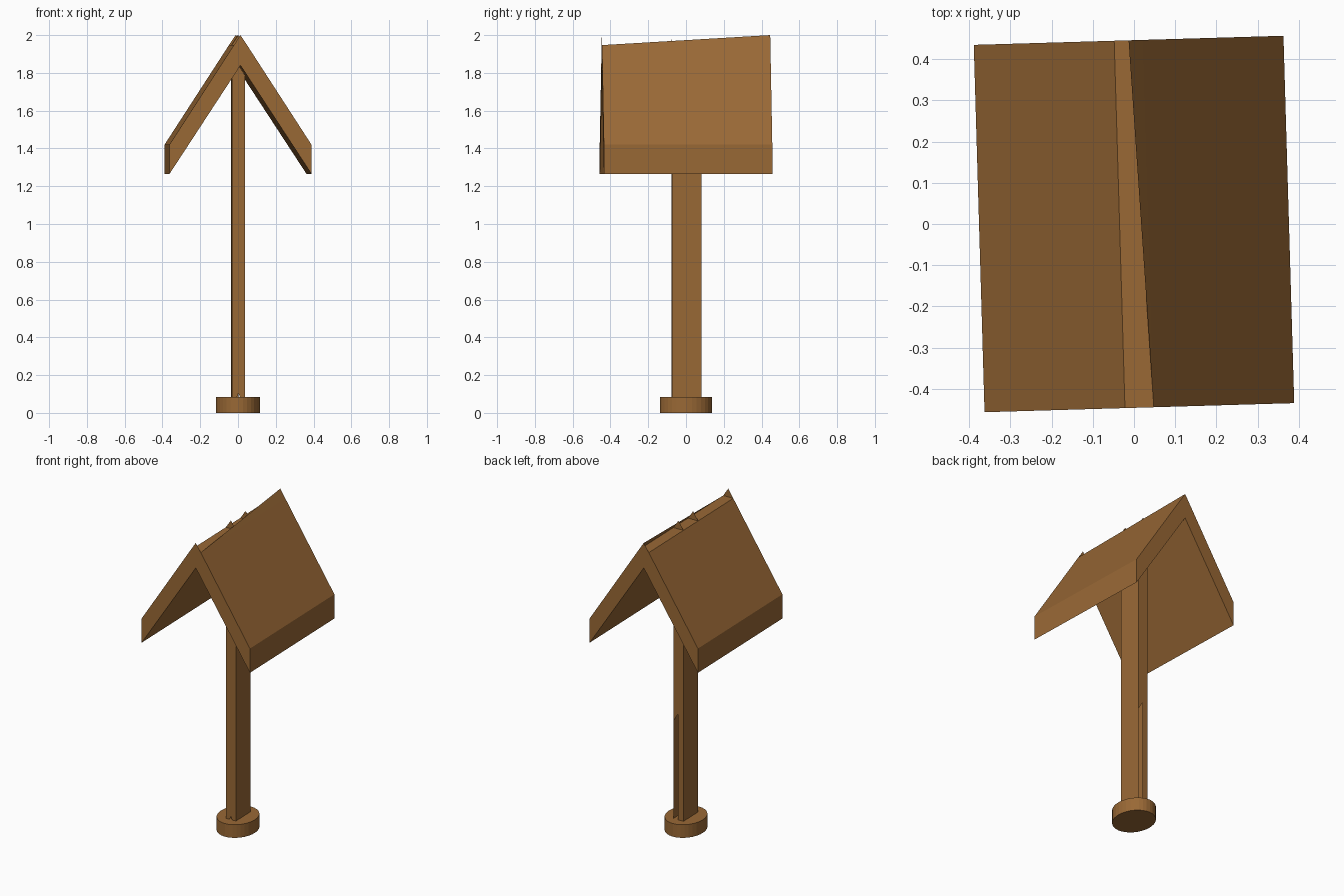
import bpy, bmesh, math

if "Cube" in bpy.data.objects:
    bpy.data.objects.remove(bpy.data.objects["Cube"])

TURN = math.radians(1.68)  # whole model is turned slightly about z

wood = bpy.data.materials.new("wood")
wood.diffuse_color = (0.32, 0.14, 0.036, 1)
wood.use_nodes = True
wood.node_tree.nodes["Principled BSDF"].inputs["Base Color"].default_value = wood.diffuse_color


def finish(name, bm):
    mesh = bpy.data.meshes.new(name)
    bm.to_mesh(mesh)
    bm.free()
    mesh.materials.append(wood)
    obj = bpy.data.objects.new(name, mesh)
    obj.rotation_euler.z = TURN
    bpy.context.collection.objects.link(obj)
    return obj


def poly(bm, points):
    return bm.faces.new([bm.verts.new(p) for p in points])


def gable(points, y):
    return [(x, y, z) for x, z in points]


def sweep(bm, points, y0, y1, skip=()):
    """Side faces of a profile pulled along y, leaving out some edges."""
    n = len(points)
    for i in range(n):
        if i not in skip:
            (xa, za), (xb, zb) = points[i], points[(i + 1) % n]
            poly(bm, [(xa, y0, za), (xa, y1, za), (xb, y1, zb), (xb, y0, zb)])


# Roof: chevron profile with a flat ridge strip; both gables rise to a thin peak
Y = 0.446
R, ZR, TOP = 0.035, 1.947, 2.0
slopes = [(-0.376, 1.265), (-0.376, 1.42), (-R, ZR), (R, ZR),
          (0.376, 1.42), (0.376, 1.265), (0, 1.84)]
peaked = slopes[:3] + [(0, TOP)] + slopes[3:]
bm = bmesh.new()
sweep(bm, slopes, -Y, Y)
poly(bm, gable(peaked, -Y))
poly(bm, gable(peaked[::-1], Y))
# right-hand slope continues up to the back peak
poly(bm, [(R, -Y, ZR), (R, Y, ZR), (0, Y, TOP)])
bmesh.ops.remove_doubles(bm, verts=bm.verts, dist=1e-5)
finish("roof", bm)

# Post: hollow board with pointed ends, a front notch and a rear slot
YF, YB, Z0 = -0.075, 0.08, 0.08
top = [(R, ZR), (0, TOP), (-R, ZR)]
bm = bmesh.new()
sweep(bm, [(-R, Z0), (R, Z0), (R, ZR), (-R, ZR)], YF, YB)
poly(bm, gable([(-R, Z0), (-0.01, Z0), (0, 0.105), (0.01, Z0), (R, Z0)] + top, YF))
poly(bm, gable(([(-R, Z0), (0.004, Z0), (0.004, 0.76), (R, 0.71)] + top)[::-1], YB))
bmesh.ops.remove_doubles(bm, verts=bm.verts, dist=1e-5)
finish("post", bm)

# Base: low oval disc
bm = bmesh.new()
bmesh.ops.create_cone(bm, cap_ends=True, segments=32, radius1=1, radius2=1, depth=1)
bmesh.ops.scale(bm, vec=(0.117, 0.139, 0.084), verts=bm.verts)
bmesh.ops.translate(bm, vec=(0, 0, 0.042), verts=bm.verts)
finish("base", bm)
